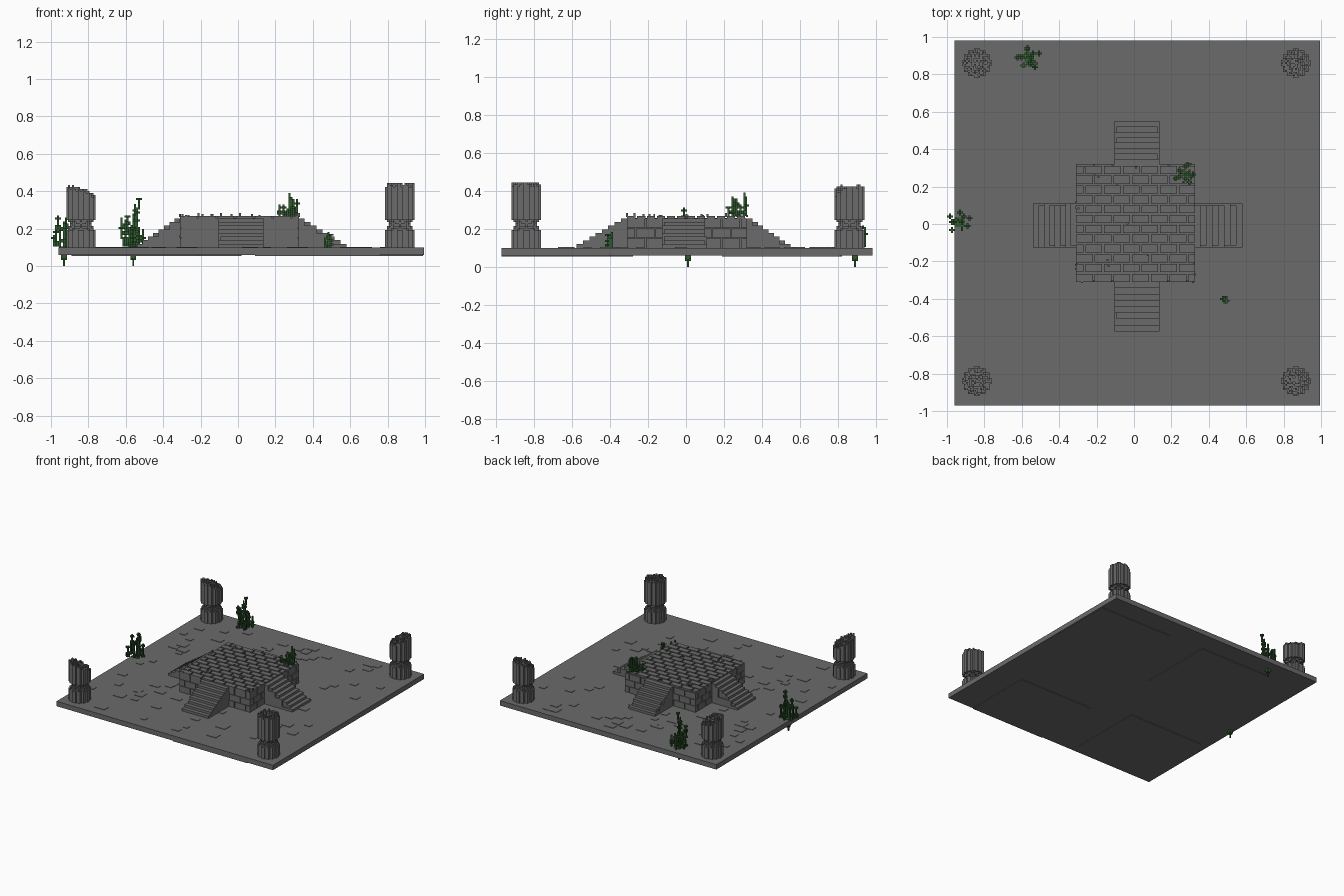
import bpy, bmesh, math, random
from mathutils import Vector

if "Cube" in bpy.data.objects:
    bpy.data.objects.remove(bpy.data.objects["Cube"])

random.seed(7)
V = 0.0104  # small block size


def material(name, rgb):
    m = bpy.data.materials.new(name)
    m.diffuse_color = (*rgb, 1)
    m.use_nodes = True
    m.node_tree.nodes["Principled BSDF"].inputs["Base Color"].default_value = m.diffuse_color
    return m


STONE = material("grey stone", (0.145, 0.145, 0.145))
LEAF = material("dark green leaf", (0.03, 0.1, 0.028))


def finish(name, bm, mat):
    mesh = bpy.data.meshes.new(name)
    bm.to_mesh(mesh)
    bm.free()
    mesh.materials.append(mat)
    ob = bpy.data.objects.new(name, mesh)
    bpy.context.collection.objects.link(ob)
    return ob


def add_box(bm, x0, x1, y0, y1, z0, z1):
    vs = bmesh.ops.create_cube(bm, size=1)["verts"]
    for v in vs:
        v.co = Vector(((x0, x1)[v.co.x > 0], (y0, y1)[v.co.y > 0], (z0, z1)[v.co.z > 0]))


def boxes(name, items, mat):
    bm = bmesh.new()
    for b in items:
        add_box(bm, *b)
    return finish(name, bm, mat)


def blocks(name, cells, origin, mat):
    """Mesh the outer skin of a set of integer block cells."""
    bm = bmesh.new()
    cache = {}

    def vert(p):
        if p not in cache:
            cache[p] = bm.verts.new([origin[k] + p[k] * V for k in range(3)])
        return cache[p]

    for c in cells:
        for ax in range(3):
            for side in (0, 1):
                n = list(c)
                n[ax] += 2 * side - 1
                if tuple(n) in cells:
                    continue
                u, w = (ax + 1) % 3, (ax + 2) % 3
                ring = []
                for a, b in ((0, 0), (1, 0), (1, 1), (0, 1)):
                    p = list(c)
                    p[ax] += side
                    p[u] += a
                    p[w] += b
                    ring.append(vert(tuple(p)))
                if not side:
                    ring.reverse()
                try:
                    bm.faces.new(ring)
                except ValueError:
                    pass
    return finish(name, bm, mat)


# Floor slab with four shallow panels underneath
boxes("floor_slab", [(-0.96, 0.995, -0.97, 0.98, 0.06, 0.10)], STONE)
boxes("underside_panels", [
    (0.33, 0.99, 0.19, 0.81, 0.055, 0.061),
    (-0.63, 0.02, 0.20, 0.82, 0.055, 0.061),
    (0.09, 0.76, -0.97, -0.40, 0.055, 0.061),
    (-0.89, -0.21, -0.89, -0.28, 0.055, 0.061)], STONE)

# Thin worn paving stones scattered over the floor
paving = []
while len(paving) < 70:
    x, y = random.uniform(-0.9, 0.86), random.uniform(-0.92, 0.88)
    if max(abs(x), abs(y)) < 0.42 or (abs(x) > 0.7 and abs(y) > 0.7):
        continue
    paving.append((x, x + random.uniform(0.04, 0.09), y, y + random.uniform(0.03, 0.07), 0.099, 0.103))
boxes("paving_stones", paving, STONE)

# Raised platform core
X0, X1, Y0, Y1 = -0.31, 0.325, -0.31, 0.32
boxes("platform_core", [(X0 + 0.008, X1 - 0.008, Y0 + 0.008, Y1 - 0.008, 0.10, 0.256)], STONE)

# Staggered bricks on the platform top
bricks = []
row = (Y1 - Y0) / 12
for j in range(12):
    x = X0 - (0.05 if j % 2 else 0)
    while x < X1 - 0.01:
        a, x = max(x, X0), x + 0.1
        b = min(x - V, X1)
        if b - a > 0.015:
            bricks.append((a, b, Y0 + j * row, Y0 + (j + 1) * row - V * 0.9, 0.25, 0.2665))
boxes("platform_top_bricks", bricks, STONE)

# Brick courses on the platform walls
walls = []
for k in range(3):
    z0 = 0.10 + k * 0.052
    z1 = z0 + 0.049
    t = -0.31 - (0.05 if k % 2 else 0)
    while t < 0.31:
        a, t = max(t, -0.31), t + 0.1
        b = min(t - 0.007, 0.32)
        for lo, hi in ((X0, X0 + 0.02), (X1 - 0.02, X1)):
            walls.append((lo, hi, a, b, z0, z1))
        for lo, hi in ((Y0, Y0 + 0.02), (Y1 - 0.02, Y1)):
            walls.append((a, b, lo, hi, z0, z1))
boxes("platform_wall_bricks", walls, STONE)

# Loose chips on the platform top and around its rim
chips = []
for i in range(26):
    x, y = random.uniform(X0, X1 - V), random.uniform(Y0, Y1 - V)
    if i % 2:
        x, y = random.choice([(x, Y0 - 0.005), (x, Y1 - 0.005), (X0 - 0.005, y), (X1 - 0.005, y)])
    z = random.uniform(0.12, 0.24) if i % 4 == 1 else 0.262
    chips.append((x, x + V, y, y + V, z, z + random.choice((1, 1.5, 2)) * V))
boxes("stone_chips", chips, STONE)


# Four stairways, stepping down away from the platform
def stairs(name, axis, start, end, lo, hi, n=8):
    items = []
    for i in range(n):
        far = start + (end - start) * (n - i) / n
        top = 0.10 + 0.155 * (i + 1) / n
        a, b = sorted((start - 0.02 * math.copysign(1, end), far))
        nick = random.choice((0, 0, V))
        l, h = lo + nick, hi - random.choice((0, 0, V))
        items.append((l, h, a, b, 0.10, top) if axis == "y" else (a, b, l, h, 0.10, top))
    boxes(name, items, STONE)


stairs("front_stairs", "y", Y0, -0.575, -0.105, 0.135)
stairs("back_stairs", "y", Y1, 0.55, -0.105, 0.135)
stairs("left_stairs", "x", X0, -0.54, -0.125, 0.11)
stairs("right_stairs", "x", X1, 0.58, -0.125, 0.11)


# Fluted broken columns with a waist and a slanted, ragged top
def column(name, cx, cy, dx, dy, drop):
    cells = set()
    for i in range(-8, 9):
        for j in range(-8, 9):
            r = math.hypot(i, j) * V
            flute = 0.006 if math.cos(12 * math.atan2(j, i)) < -0.2 else 0
            away = 0.5 - (i * dx + j * dy) / 20
            top = 0.44 - drop * max(0, away) + random.uniform(-0.012, 0.008)
            if r < 0.03:
                top -= 0.015
            for k in range(34):
                z = 0.10 + (k + 0.5) * V
                if z > top:
                    break
                waist = max(0, 0.03 - abs(z - 0.222)) * 0.85
                if r <= 0.078 - flute - waist:
                    cells.add((i, j, k))
    blocks(name, cells, (cx - V / 2, cy - V / 2, 0.10), STONE)


column("front_left_column", -0.84, -0.84, -0.7, -0.7, 0.11)
column("back_left_column", -0.84, 0.86, -0.7, -0.7, 0.09)
column("back_right_column", 0.865, 0.86, 0.7, 0.7, 0.08)
column("front_right_column", 0.865, -0.84, 0.0, 0.0, 0.01)


# Plants: wandering stalks with small cross-shaped leaves
def plant(name, cx, cy, z, radius, height, stalks, root=False):
    cells = set()
    R, H = int(radius / V), int(height / V)
    cross = ((0, 0), (1, 0), (-1, 0), (0, 1), (0, -1))
    for s in range(stalks):
        ang = 2.4 * s + random.uniform(-0.3, 0.3)
        d = (R - 1) * math.sqrt((s + 0.5) / stalks)
        i, j = round(d * math.cos(ang)), round(d * math.sin(ang))
        h = H if s == stalks // 2 else int(H * random.uniform(0.3, 0.9))
        for k in range(h):
            cells.add((i, j, k))
            if k % 5 == 4 and random.random() < 0.45:
                step = random.choice(cross)
                if abs(i + step[0]) < R and abs(j + step[1]) < R:
                    i, j = i + step[0], j + step[1]
                cells.add((i, j, k))
            if random.random() < 0.2:
                for a, b in cross:
                    cells.add((i + a, j + b, k))
    if root:  # tapering root hanging under the slab
        for k in range(1, 11):
            r = 3.2 * (1 - k / 11)
            for i in range(-3, 4):
                for j in range(-3, 4):
                    if math.hypot(i, j) <= r:
                        cells.add((i, j, -k))
    blocks(name, cells, (cx - V / 2, cy - V / 2, z), LEAF)


plant("left_edge_plant", -0.931, 0.01, 0.104, 0.075, 0.21, 10, True)
plant("back_edge_plant", -0.56, 0.89, 0.104, 0.078, 0.265, 11, True)
plant("platform_plant", 0.275, 0.265, 0.266, 0.07, 0.13, 13)
plant("stair_side_plant", 0.485, -0.40, 0.10, 0.036, 0.09, 6)
